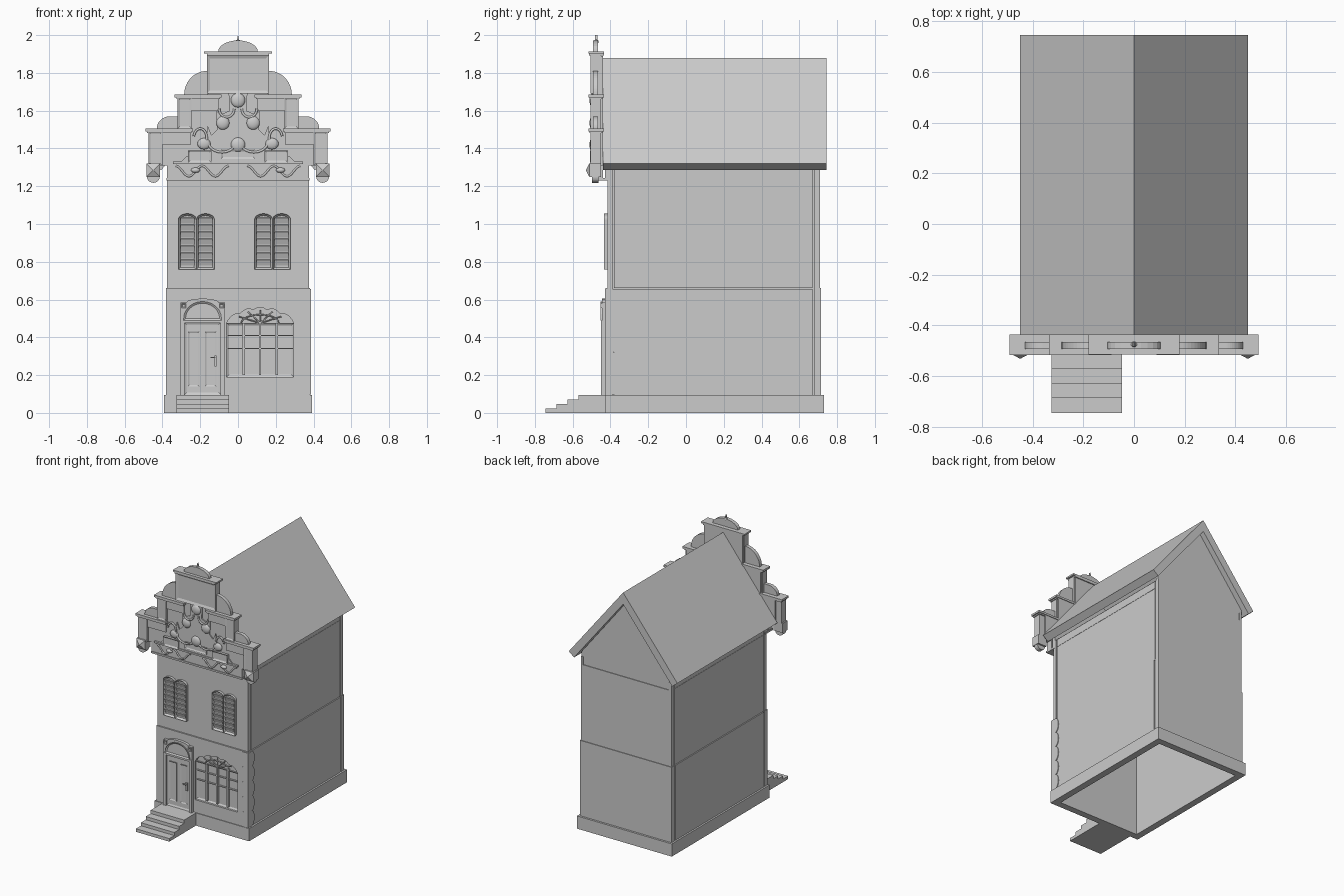
import bpy, bmesh, math
from math import sin, cos, pi
from mathutils import Matrix

cube = bpy.data.objects.get("Cube")
if cube:
    bpy.data.objects.remove(cube, do_unlink=True)

stone = bpy.data.materials.new("plain_grey")
stone.use_nodes = True
GREY = (0.6, 0.6, 0.6, 1)
stone.diffuse_color = GREY
stone.node_tree.nodes["Principled BSDF"].inputs["Base Color"].default_value = GREY


def finish(name, bm, smooth=False):
    bmesh.ops.recalc_face_normals(bm, faces=bm.faces)
    me = bpy.data.meshes.new(name)
    bm.to_mesh(me)
    bm.free()
    me.materials.append(stone)
    for p in me.polygons:
        p.use_smooth = smooth
    ob = bpy.data.objects.new(name, me)
    bpy.context.collection.objects.link(ob)
    return ob


def prism(name, pts, y0, y1, inset=0, depth=0):
    """Extrude an x-z outline from y0 (front) to y1; optionally sink its front."""
    bm = bmesh.new()
    front = [bm.verts.new((x, y0, z)) for x, z in pts]
    back = [bm.verts.new((x, y1, z)) for x, z in pts]
    face = bm.faces.new(front)
    bm.faces.new(back[::-1])
    for i in range(len(pts)):
        j = (i + 1) % len(pts)
        bm.faces.new((front[i], back[i], back[j], front[j]))
    bmesh.ops.recalc_face_normals(bm, faces=bm.faces)
    if inset:
        bmesh.ops.inset_region(bm, faces=[face], thickness=inset, use_even_offset=True)
        bmesh.ops.translate(bm, verts=face.verts, vec=(0, depth, 0))
    return finish(name, bm)


def rect(x0, x1, z0, z1):
    return [(x0, z0), (x1, z0), (x1, z1), (x0, z1)]


def box(name, x0, x1, y0, y1, z0, z1, inset=0, depth=0):
    return prism(name, rect(x0, x1, z0, z1), y0, y1, inset, depth)


def arc(cx, cz, rx, rz, a0, a1, n=12):
    return [(cx + rx * cos(a0 + (a1 - a0) * i / n),
             cz + rz * sin(a0 + (a1 - a0) * i / n)) for i in range(n + 1)]


def arch(x0, x1, z0, spring, top):
    c, r = (x0 + x1) / 2, (x1 - x0) / 2
    return [(x0, z0), (x1, z0)] + arc(c, spring, r, top - spring, 0, pi)


def flip(pts, s):
    return [(x * s, z) for x, z in pts]


def shell(name, x, y0, y1, z0, z1, t):
    """Rectangular ring of walls, open above and below."""
    bm = bmesh.new()
    rings = []
    for d in (0, t):
        for z in (z0, z1):
            rings.append([bm.verts.new(p) for p in (
                (-x + d, y0 + d, z), (x - d, y0 + d, z),
                (x - d, y1 - d, z), (-x + d, y1 - d, z))])
    for a, b in ((0, 1), (1, 3), (3, 2), (2, 0)):
        for i in range(4):
            j = (i + 1) % 4
            bm.faces.new((rings[a][i], rings[a][j], rings[b][j], rings[b][i]))
    return finish(name, bm)


def ball(name, x, y, z, rx, ry, rz):
    bm = bmesh.new()
    bmesh.ops.create_uvsphere(bm, u_segments=16, v_segments=10, radius=1)
    bmesh.ops.transform(bm, verts=bm.verts,
                        matrix=Matrix.Translation((x, y, z)) @ Matrix.Diagonal((rx, ry, rz, 1)))
    return finish(name, bm, True)


def tube(name, pts, y, r):
    cu = bpy.data.curves.new(name, "CURVE")
    cu.dimensions = "3D"
    cu.bevel_depth, cu.bevel_resolution, cu.use_fill_caps = r, 1, True
    sp = cu.splines.new("POLY")
    sp.points.add(len(pts) - 1)
    for p, (x, z) in zip(sp.points, pts):
        p.co = (x, y, z, 1)
    cu.materials.append(stone)
    bpy.context.collection.objects.link(bpy.data.objects.new(name, cu))


# Hollow body, plinth and recessed side panels
shell("wall_core", 0.362, -0.40, 0.70, 0, 1.30, 0.02)
shell("plinth", 0.393, -0.43, 0.73, 0, 0.095, 0.032)
for s in (-1, 1):
    for z0, z1, x, e in ((0.095, 0.66, 0.38, 0.005), (0.66, 1.29, 0.375, 0)):
        a, b = sorted((s * 0.355, s * x))
        box("side_panel", a, b, -0.38, 0.67, z0, z1 - 0.003)
        box("front_corner_post", a, b, -0.415 - e, -0.39, z0, z1)
        box("back_corner_post", a, b, 0.68, 0.71 + e, z0, z1)
    a, b = sorted((s * 0.36, s * 0.377))
    box("side_trim", a, b, -0.38, 0.67, 1.228, 1.233)

# Back wall and gables
box("back_wall_lower", -0.38, 0.38, 0.695, 0.715, 0.095, 0.66)
box("back_wall_upper", -0.375, 0.375, 0.69, 0.71, 0.66, 1.23)
house = [(-0.375, 1.23), (0.375, 1.23), (0.375, 1.32), (0, 1.79), (-0.375, 1.32)]
prism("back_gable", house, 0.685, 0.705)
prism("front_gable_backing", house, -0.43, -0.40)

# Front wall around the shop window opening
W0, W1, WB, WS = -0.06, 0.295, 0.19, 0.475
lobes = []
for i in range(41):
    t = i / 40
    lobes.append((W0 + (W1 - W0) * t, WS + 0.072 * sin(pi * t) ** 0.7 + 0.012 * abs(sin(5 * pi * t))))
box("front_wall_left", -0.38, W0, -0.425, -0.39, 0.095, 0.66)
box("front_wall_right", W1, 0.38, -0.425, -0.39, 0.095, 0.66)
box("front_wall_sill", W0, W1, -0.425, -0.39, 0.095, WB)
prism("front_wall_arch", lobes + [(W1, 0.66), (W0, 0.66)], -0.425, -0.39)
box("front_wall_upper", -0.375, 0.375, -0.415, -0.39, 0.66, 1.24)

# Shop window bars and fan
box("window_panel", W0, W1, -0.41, -0.395, WB, WS, 0.012, 0.008)
for x in (0.03, 0.117, 0.205):
    box("window_mullion", x - 0.006, x + 0.006, -0.418, -0.40, 0.2, WS)
for z in (0.34, 0.41):
    box("window_bar", W0, W1, -0.415, -0.40, z - 0.003, z + 0.003)
for i in range(1, 6):
    a = pi * i / 6
    tube("fan_bar", [(0.117, WS), (0.117 + 0.13 * cos(a), WS + 0.07 * sin(a))], -0.408, 0.004)
tube("fan_rim", arc(0.117, WS, 0.1, 0.045, 0, pi), -0.408, 0.004)

# Scalloped corner stones on two faces of one corner
n, z0, step = 5, 0.097, 0.112
for i in range(n):
    zc = z0 + step * (i + 0.5)
    half = arc(0, zc, 0.03, step / 2, pi / 2, 3 * pi / 2)
    prism("corner_scallop_front", [(0.345 + x, z) for x, z in half]
          + [(0.386, zc - step / 2), (0.386, zc + step / 2)], -0.430, -0.42)
    ob = prism("corner_scallop_side", [(-x - 0.385, z) for x, z in half]
               + [(-0.43, zc - step / 2), (-0.43, zc + step / 2)], -0.386, -0.37)
    ob.rotation_euler.z = pi / 2

# Door with carved surround
D0, D1 = -0.305, -0.07
DC = (D0 + D1) / 2
for x0, x1 in ((D0, D0 + 0.022), (D1 - 0.022, D1)):
    box("door_jamb", x0, x1, -0.45, -0.42, 0.095, 0.48)
box("door_leaf", D0 + 0.02, D1 - 0.02, -0.437, -0.42, 0.095, 0.48, 0.012, 0.006)
for x in (-0.235, -0.145):
    box("door_panel", x - 0.03, x + 0.03, -0.436, -0.425, 0.14, 0.43, 0.008, 0.004)
box("door_lintel", D0, D1, -0.45, -0.42, 0.475, 0.49)
prism("door_head", [(D0, 0.49), (D1, 0.49), (D1, 0.585)]
      + arc(DC, 0.585, 0.085, 0.02, 0, pi) + [(D0, 0.585)], -0.445, -0.42)
prism("fanlight", arch(DC - 0.1, DC + 0.1, 0.49, 0.5, 0.59), -0.452, -0.44, 0.014, 0.01)
for x in (D0 + 0.017, D1 - 0.017):
    box("door_corner_block", x - 0.012, x + 0.012, -0.452, -0.44, 0.555, 0.58, 0.005, 0.004)
box("door_lock_plate", -0.125, -0.113, -0.443, -0.43, 0.245, 0.305)
tube("door_handle", [(-0.145, 0.293), (-0.118, 0.293)], -0.447, 0.004)

# Front steps
for y0, y1, z in ((-0.57, -0.42, 0.095), (-0.628, -0.57, 0.07),
                  (-0.686, -0.628, 0.046), (-0.745, -0.686, 0.023)):
    box("front_step", -0.325, -0.048, y0, y1, 0, z)

# Arched louvred shutters
for wx in (-0.22, 0.183):
    for s in (-1, 1):
        c = wx + s * 0.048
        prism("shutter", arch(c - 0.047, c + 0.047, 0.76, 1.025, 1.055), -0.435, -0.41, 0.011, 0.014)
        for i in range(7):
            z = 0.797 + i * 0.037
            slat = box("shutter_slat", c - 0.037, c + 0.037, -0.004, 0.004, -0.015, 0.015)
            slat.location, slat.rotation_euler.x = (0, -0.427, z), 0.35

# Roof slab with square-cut eaves
prism("roof", [(0, 1.88), (0.45, 1.32), (0.407, 1.285), (0, 1.792),
               (-0.407, 1.285), (-0.45, 1.32)], -0.44, 0.745)

# Stepped facade: thin field, pilasters and cap slabs
half = [(0.375, 1.235), (0.375, 1.31), (0.43, 1.31), (0.43, 1.49), (0.31, 1.49),
        (0.31, 1.67), (0.16, 1.67), (0.16, 1.89)]
prism("gable_field", half + flip(half[::-1], -1), -0.488, -0.44)
box("gable_top_block", -0.165, 0.165, -0.505, -0.45, 1.69, 1.895, 0.018, 0.008)
for z, x in ((1.892, 0.165), (1.902, 0.18)):
    box("top_cap", -x, x, -0.5 - x / 12, -0.435, z, z + 0.012)
prism("top_dome", arc(0, 1.912, 0.105, 0.06, 0, pi), -0.492, -0.465)
ball("finial_base", 0, -0.475, 1.965, 0.014, 0.012, 0.012)
prism("finial", [(-0.008, 1.965), (0.008, 1.965), (0, 2.0)], -0.482, -0.468)
for s in (-1, 1):
    for x0, x1, b, t in ((0.25, 0.475, 1.31, 1.49), (0.1, 0.32, 1.505, 1.67)):
        prism("gable_pilaster", flip(rect(x1 - 0.075, x1, b, t), s), -0.505, -0.45, 0.012, 0.006)
        prism("gable_shoulder", flip(rect(x0, x1 - 0.075, t - 0.07, t), s), -0.498, -0.45)
        prism("cap_moulding", flip(rect(x0 - 0.005, x1 + 0.006, t - 0.008, t + 0.003), s), -0.511, -0.44)
        prism("cap_slab", flip(rect(x0 - 0.012, x1 + 0.015, t + 0.001, t + 0.016), s), -0.517, -0.435)
    # Rounded shoulders above each step
    prism("upper_quarter_round", flip([(0.16, 1.685)] + arc(0.165, 1.685, 0.12, 0.125, 0, pi / 2), s), -0.492, -0.465)
    prism("lower_quarter_round", flip([(0.31, 1.505)] + arc(0.36, 1.505, 0.07, 0.065, 0, pi / 2)
          + [(0.31, 1.57)], s), -0.492, -0.465)
    # Hanging brackets with pyramid bosses
    prism("bracket_block", flip(rect(0.412, 0.485, 1.25, 1.32), s), -0.512, -0.45, 0.034, -0.018)
    prism("bracket_drop", flip(arc(0.448, 1.25, 0.034, 0.032, pi, 2 * pi), s), -0.497, -0.463)
    # Carved relief on the facade
    prism("carved_scroll", flip([(0, 1.33), (0.3, 1.33), (0.27, 1.36), (0.22, 1.36), (0.18, 1.39),
          (0.16, 1.52), (0.14, 1.47), (0.11, 1.5), (0.115, 1.6), (0.09, 1.58), (0.045, 1.6),
          (0.05, 1.7), (0.03, 1.69), (0, 1.69)], s), -0.496, -0.48)
    prism("urn_pedestal", flip(rect(0.14, 0.265, 1.325, 1.39), s), -0.507, -0.48, 0.01, 0.006)
    ball("relief_shell", s * 0.08, -0.495, 1.535, 0.035, 0.016, 0.036)
    ball("relief_urn", s * 0.18, -0.495, 1.425, 0.035, 0.014, 0.03)
    tube("relief_volute", flip(arc(0.2, 1.455, 0.035, 0.05, 0.2, pi * 1.5), s), -0.498, 0.007)
    tube("relief_swag", flip(arc(0.085, 1.44, 0.075, 0.06, pi, 2 * pi), s), -0.498, 0.007)
    tube("relief_cusp", flip(arc(0.06, 1.61, 0.04, 0.045, pi, 2 * pi), s), -0.498, 0.007)
    # Frieze ornament
    ball("frieze_boss", s * 0.225, -0.49, 1.285, 0.024, 0.014, 0.014)
    tube("frieze_wave", flip([(0.05 + 0.28 * i / 24, 1.28 + 0.028 * cos(i * pi / 6)) for i in range(25)], s), -0.49, 0.006)
ball("relief_crown", 0, -0.495, 1.655, 0.038, 0.016, 0.038)
ball("relief_medallion", 0, -0.495, 1.42, 0.038, 0.016, 0.038)
box("relief_slot_plate", -0.09, 0.09, -0.503, -0.48, 1.345, 1.395, 0.01, 0.005)
box("frieze_rail_top", -0.345, 0.345, -0.503, -0.47, 1.318, 1.33)
box("frieze_rail_bottom", -0.378, 0.378, -0.493, -0.40, 1.23, 1.243)
